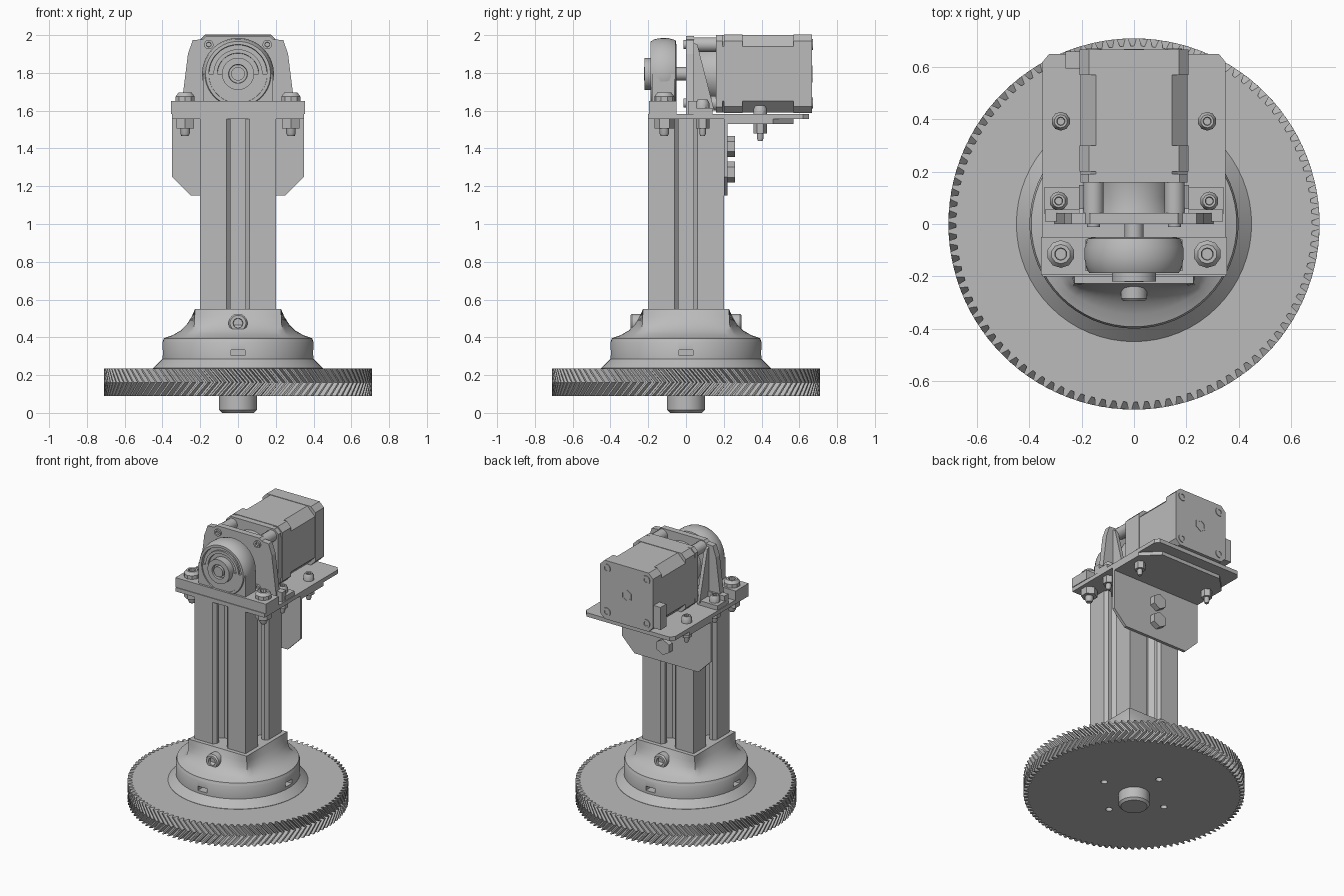
import bpy, bmesh, math
from mathutils import Vector

if "Cube" in bpy.data.objects:
    bpy.data.objects.remove(bpy.data.objects["Cube"], do_unlink=True)

grey = bpy.data.materials.new("neutral grey")
grey.use_nodes = True
grey.diffuse_color = (0.5, 0.5, 0.5, 1)
grey.node_tree.nodes["Principled BSDF"].inputs["Base Color"].default_value = (0.5, 0.5, 0.5, 1)


def place(axis, u, v, w):
    return {"x": (w, u, v), "y": (u, w, v), "z": (u, v, w)}[axis]


def finish(name, bm, smooth=False):
    bmesh.ops.recalc_face_normals(bm, faces=bm.faces)
    mesh = bpy.data.meshes.new(name)
    bm.to_mesh(mesh)
    bm.free()
    mesh.materials.append(grey)
    obj = bpy.data.objects.new(name, mesh)
    bpy.context.collection.objects.link(obj)
    if smooth:
        bpy.ops.object.select_all(action="DESELECT")
        obj.select_set(True)
        bpy.context.view_layer.objects.active = obj
        bpy.ops.object.shade_smooth_by_angle(angle=math.radians(32))
    return obj


def add_loft(bm, rings):
    """Skin a stack of equal-length point rings and cap both ends."""
    loops = [[bm.verts.new(p) for p in ring] for ring in rings]
    for a, b in zip(loops, loops[1:]):
        for i in range(len(a)):
            j = (i + 1) % len(a)
            bm.faces.new((a[i], a[j], b[j], b[i]))
    return bm.faces.new(loops[0]), bm.faces.new(loops[-1])


def prism(name, pts, axis, lo, hi):
    bm = bmesh.new()
    add_loft(bm, [[place(axis, u, v, w) for u, v in pts] for w in (lo, hi)])
    return finish(name, bm)


def box(name, x, y, z):
    return prism(name, [(x[0], y[0]), (x[1], y[0]), (x[1], y[1]), (x[0], y[1])], "z", *z)


def circle(r, cu, cv, n):
    return [(cu + r * math.cos(math.tau * (i + 0.5) / n),
             cv + r * math.sin(math.tau * (i + 0.5) / n)) for i in range(n)]


def turned(name, profile, axis, centre=(0, 0), n=32, socket=0):
    """Round part from (radius, height) pairs, with an optional sunk socket in the last cap."""
    bm = bmesh.new()
    cap = add_loft(bm, [[place(axis, u, v, w) for u, v in circle(r, *centre, n)]
                        for r, w in profile])[1]
    bmesh.ops.recalc_face_normals(bm, faces=bm.faces)
    if socket:
        r = profile[-1][0]
        bmesh.ops.inset_individual(bm, faces=[cap], thickness=r - socket)
        bmesh.ops.inset_individual(bm, faces=[cap], thickness=0.002, depth=-0.02)
    return finish(name, bm, n > 8)


def octagon(h, c, cv):
    pts = [(h, -h + c), (h, h - c), (h - c, h), (-h + c, h),
           (-h, h - c), (-h, -h + c), (-h + c, -h), (h - c, -h)]
    return [(u, cv + v) for u, v in pts]


def cut(target, cutter):
    mod = target.modifiers.new("cut", "BOOLEAN")
    mod.operation = "DIFFERENCE"
    mod.solver = "EXACT"
    mod.object = cutter
    cutter.hide_render = True
    cutter.hide_viewport = True


# Herringbone gear
TEETH = 104
outline = [(0.0, 0.68), (0.32, 0.682), (0.5, 0.71), (0.78, 0.71)]


def gear_ring(z, twist):
    ring = []
    for t in range(TEETH):
        for step, r in outline:
            a = math.tau * (t + step) / TEETH + twist
            ring.append((r * math.cos(a), r * math.sin(a), z))
    return ring


bm = bmesh.new()
add_loft(bm, [gear_ring(0.09, 0), gear_ring(0.162, 0.09), gear_ring(0.235, 0)])
gear = finish("herringbone_gear", bm)
turned("gear_hub", [(0.085, 0), (0.1, 0.015), (0.1, 0.1)], "z")

# Round-to-square pedestal
sections = [(0.45, 0.23, 0), (0.45, 0.237, 0), (0.4, 0.285, 0), (0.4, 0.375, 0),
            (0.397, 0.38, 0), (0.393, 0.395, 0), (0.345, 0.412, 0.1), (0.305, 0.435, 0.25),
            (0.27, 0.47, 0.5), (0.245, 0.51, 0.78), (0.228, 0.55, 1)]
bm = bmesh.new()
rings = []
for r, z, square in sections:
    ring = []
    for i in range(64):
        a = math.tau * i / 64
        c, s = math.cos(a), math.sin(a)
        reach = r * (1 - square + square / max(abs(c), abs(s)))
        ring.append((reach * c, reach * s, z))
    rings.append(ring)
add_loft(bm, rings)
pedestal = finish("pedestal", bm, True)

# Nut slots around the pedestal and screw holes under the gear
for i, (dx, dy) in enumerate([(1, 0), (0, 1), (-1, 0), (0, -1)]):
    wide, deep = 0.037, 0.06
    hx, hy = (deep, wide) if dx else (wide, deep)
    cx, cy = 0.4 * dx, 0.4 * dy
    cut(pedestal, box(f"nut_slot_cutter_{i}", (cx - hx, cx + hx), (cy - hy, cy + hy), (0.303, 0.333)))
    cut(gear, turned(f"gear_hole_cutter_{i}", [(0.022, 0.05), (0.022, 0.13)], "z",
                     (0.25 * dx, 0.25 * dy), 12))

# Pedestal clamp screws, front and back
for label, s in (("front", -1), ("back", 1)):
    turned(f"{label}_clamp_screw", [(0.05, 0.2 * s), (0.05, 0.285 * s), (0.042, 0.295 * s)],
           "y", (0, 0.475), 20, 0.026)

# Slotted square post
side = [(0.2, 0.06), (0.18, 0.04), (0.155, 0.04), (0.155, 0.1), (0.13, 0.1), (0.08, 0.05)]
side = [(u, -v) for u, v in side] + [(u, v) for u, v in reversed(side)]
post = []
for k in range(4):
    for u, v in [(0.2, -0.2)] + side:
        p = Vector((u, v))
        for _ in range(k):
            p = Vector((-p.y, p.x))
        post.append(tuple(p))
prism("slotted_post", post, "z", 0.53, 1.556)

# Top plate and angle bracket
prism("top_plate", [(-0.35, -0.2), (0.35, -0.2), (0.35, 0.62), (0.325, 0.65),
                    (-0.325, 0.65), (-0.35, 0.62)], "z", 1.555, 1.583)
prism("bracket_flange", [(-0.35, 0.2), (0.35, 0.2), (0.35, 0.46), (0.24, 0.57),
                         (-0.24, 0.57), (-0.35, 0.46)], "z", 1.53, 1.555)
prism("bracket_web", [(-0.25, 1.15), (0.25, 1.15), (0.35, 1.25), (0.35, 1.555),
                      (-0.35, 1.555), (-0.35, 1.25)], "y", 0.2, 0.22)
for label, z in (("upper", 1.41), ("lower", 1.275)):
    turned(f"{label}_web_bolt", [(0.055, 0.215), (0.055, 0.26)], "y", (0, z), 6)

# Bearing block: base, body, rounded housing, inner boss
box("bearing_base", (-0.355, 0.355), (-0.195, -0.05), (1.583, 1.65))
box("bearing_body", (-0.185, 0.185), (-0.18, -0.06), (1.583, 1.795))
C = (0, 1.795)
turned("bearing_housing", [(0.15, -0.05), (0.178, -0.055), (0.189, -0.09), (0.19, -0.13),
                           (0.184, -0.165), (0.172, -0.187)], "y", C, 48, 0.155)
turned("bearing_ring", [(0.13, -0.1), (0.13, -0.18)], "y", C, 40, 0.11)
turned("bearing_boss", [(0.085, -0.1), (0.085, -0.22)], "y", C, 32, 0.05)
turned("drive_shaft", [(0.036, 0.1), (0.036, -0.222)], "y", C, 24)

# Motor mount: face plate with wings, feet bar, standoffs
half = [(0.305, 1.583), (0.295, 1.66), (0.265, 1.9), (0.24, 1.973), (0.185, 1.978), (0.168, 1.995)]
prism("mount_face", half + [(-u, v) for u, v in reversed(half)], "y", 0.0, 0.042)
box("mount_foot_bar", (-0.34, 0.34), (0.01, 0.055), (1.583, 1.65))
turned("mount_ring", [(0.15, 0.04), (0.14, 0.1), (0.15, 0.16)], "y", C, 40)

for label, s in (("left", 1), ("right", -1)):
    # Mount foot, gusset and standoffs
    box(f"{label}_mount_foot", sorted((0.19 * s, 0.345 * s)), (0.04, 0.14), (1.583, 1.615))
    prism(f"{label}_gusset", [(0.04, 1.6), (0.15, 1.6), (0.06, 1.95), (0.04, 1.96)],
          "x", *sorted((0.185 * s, 0.21 * s)))
    for tier, dz in (("upper", 0.155), ("lower", -0.155)):
        turned(f"{label}_{tier}_standoff", [(0.04, 0.03), (0.04, 0.165)], "y",
               (0.155 * s, C[1] + dz), 12)
        turned(f"{label}_{tier}_motor_screw", [(0.03, 0.64), (0.03, 0.672)], "y",
               (0.155 * s, C[1] + dz), 16, 0.016)
        turned(f"{label}_{tier}_face_screw", [(0.025, 0.01), (0.025, -0.012)], "y",
               (0.155 * s, C[1] + dz), 12, 0.013)
    # Vertical bolts: bearing, mount foot, bracket
    for part, x, y, base, r, under in (("bearing", 0.28, -0.115, 1.65, 0.053, 1.555),
                                       ("foot", 0.288, 0.088, 1.615, 0.036, 1.555),
                                       ("bracket", 0.28, 0.393, 1.583, 0.036, 1.53)):
        at = (x * s, y)
        turned(f"{label}_{part}_bolt_head", [(r, base - 0.01), (r, base + 0.025),
                                             (r * 0.7, base + 0.045)], "z", at, 10, r * 0.45)
        turned(f"{label}_{part}_nut", [(r, under + 0.005), (r, under - 0.05)], "z", at, 6)
        turned(f"{label}_{part}_bolt_tip", [(r * 0.5, under), (r * 0.5, under - 0.075),
                                            (r * 0.35, under - 0.09)], "z", at, 12)

# Motor: front flange, end caps, chamfered core, connector
prism("motor_flange", octagon(0.205, 0.03, C[1]), "y", 0.158, 0.192)
prism("motor_front_cap", octagon(0.208, 0.035, C[1]), "y", 0.2, 0.3)
prism("motor_core", octagon(0.205, 0.06, C[1]), "y", 0.19, 0.58)
prism("motor_rear_cap", octagon(0.208, 0.035, C[1]), "y", 0.57, 0.667)
turned("motor_rear_hub", [(0.045, 0.64), (0.045, 0.67)], "y", C, 6, 0.032)
box("motor_connector", (-0.262, -0.2), (0.595, 0.66), (1.62, 1.78))
